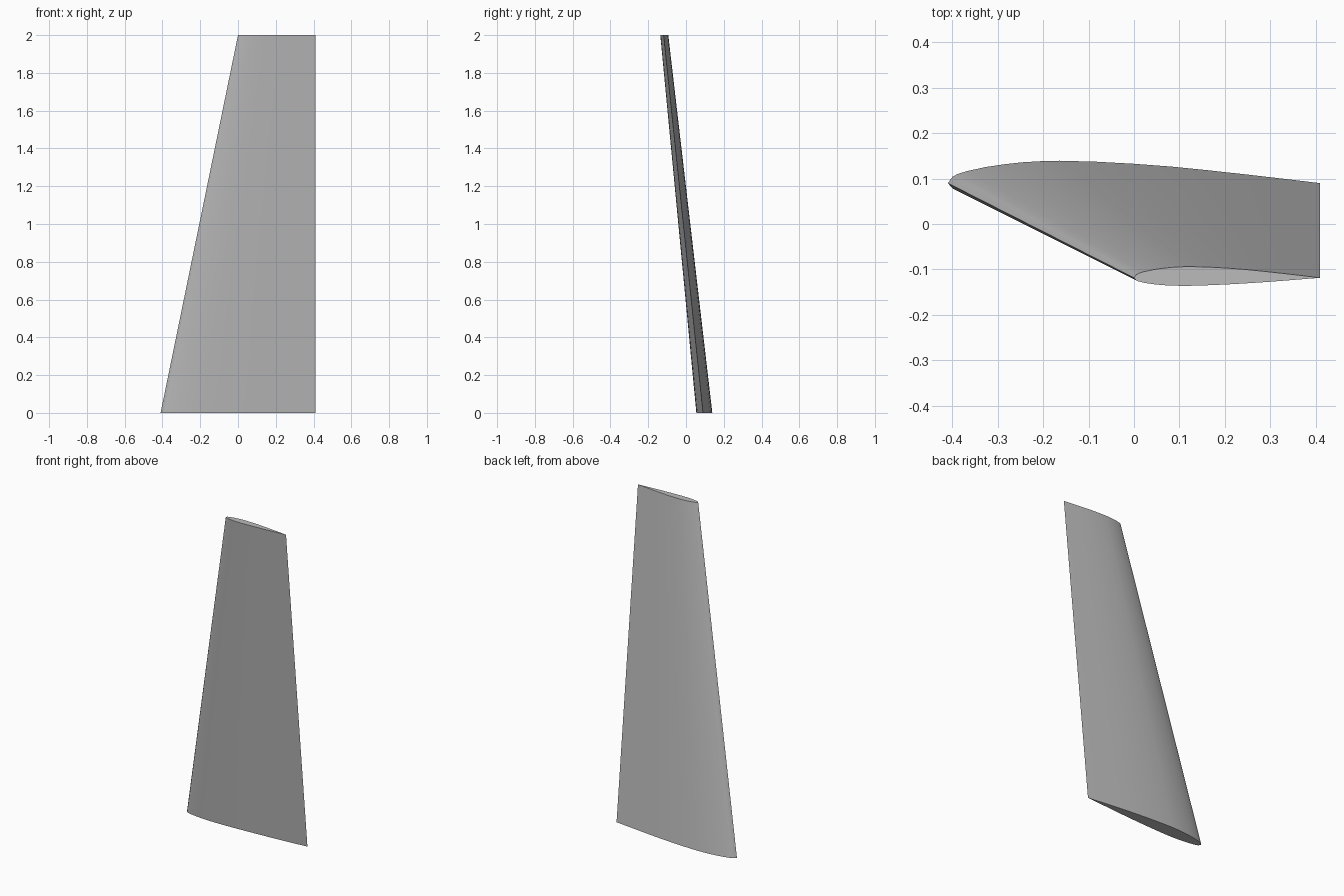
import bpy, bmesh

if "Cube" in bpy.data.objects:
    bpy.data.objects.remove(bpy.data.objects["Cube"])

grey = bpy.data.materials.new("wing_grey")
grey.diffuse_color = (0.5, 0.5, 0.5, 1)
grey.use_nodes = True
grey.node_tree.nodes["Principled BSDF"].inputs["Base Color"].default_value = grey.diffuse_color

# Airfoil section for a unit chord: (distance from nose, offset)
upper = [(.0125, .017), (.025, .024), (.05, .032), (.1, .043), (.15, .0505), (.2, .056),
         (.25, .059), (.3, .0602), (.4, .0575), (.5, .052), (.6, .0445), (.7, .0345),
         (.8, .0235), (.9, .012)]
lower = [(.0125, -.0145), (.025, -.0195), (.05, -.026), (.1, -.034), (.15, -.039), (.2, -.042),
         (.25, -.043), (.3, -.043), (.4, -.040), (.5, -.0355), (.6, -.030), (.7, -.0235),
         (.8, -.016), (.9, -.008)]
section = [(0, 0)] + lower + [(1, 0)] + upper[::-1]


def rib(bm, nose_x, chord, y, z):
    """One ring of airfoil vertices at a given height."""
    return [bm.verts.new((nose_x + u * chord, y + v * chord, z)) for u, v in section]


# Tapered, leaning wing lofted between root and tip ribs
bm = bmesh.new()
root = rib(bm, -0.41, 0.82, 0.09, 0)
tip = rib(bm, 0.0, 0.41, -0.1185, 2)
n = len(section)
for i in range(n):
    j = (i + 1) % n
    bm.faces.new((root[i], root[j], tip[j], tip[i])).smooth = True
bm.faces.new(root[::-1])
bm.faces.new(tip)
bmesh.ops.recalc_face_normals(bm, faces=bm.faces)

mesh = bpy.data.meshes.new("wing")
bm.to_mesh(mesh)
bm.free()
mesh.materials.append(grey)
wing = bpy.data.objects.new("wing", mesh)
bpy.context.collection.objects.link(wing)

# Smooth skin, crisp trailing edge and end caps
bpy.context.view_layer.objects.active = wing
wing.select_set(True)
bpy.ops.object.shade_smooth_by_angle(angle=0.7)
